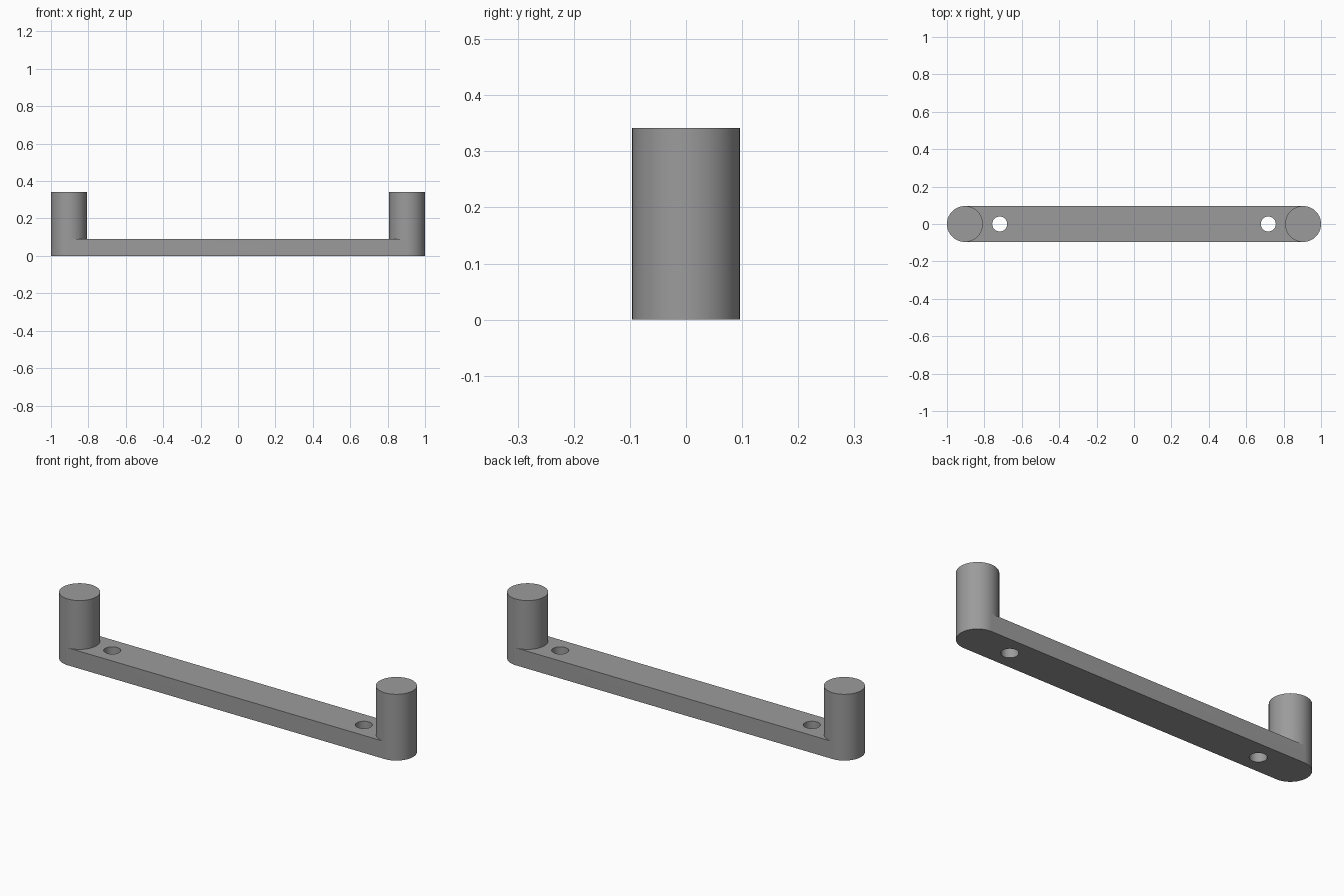
import bpy, bmesh, math

if "Cube" in bpy.data.objects:
    bpy.data.objects.remove(bpy.data.objects["Cube"])

R = 0.096            # post radius and half bar width
CX = 1 - R           # post centre
BAR_Z, TOP_Z = 0.09, 0.342
HOLE_X, HOLE_R = 0.718, 0.04
N = 32               # segments per half circle

grey = bpy.data.materials.new("mid grey")
grey.diffuse_color = (0.33, 0.33, 0.33, 1)
grey.use_nodes = True
grey.node_tree.nodes["Principled BSDF"].inputs["Base Color"].default_value = grey.diffuse_color


def arc(side, start, end):
    """Points along an arc around one post, angles in half turns."""
    return [(side * CX + R * math.cos(math.pi * (start + (end - start) * i / N)),
             R * math.sin(math.pi * (start + (end - start) * i / N)))
            for i in range(N + 1)]


bm = bmesh.new()


def face(points):
    bm.faces.new([bm.verts.new(p) for p in points])


def walls(points, z0, z1):
    for (ax, ay), (bx, by) in zip(points, points[1:] + points[:1]):
        face([(ax, ay, z0), (bx, by, z0), (bx, by, z1), (ax, ay, z1)])


# Bar: rounded ends, top deck curving in around the posts
outline = arc(1, -0.5, 0.5) + arc(-1, 0.5, 1.5)
walls(outline, 0, BAR_Z)
face([(x, y, 0) for x, y in reversed(outline)])
deck = arc(1, 1.5, 0.5) + arc(-1, 0.5, -0.5)
face([(x, y, BAR_Z) for x, y in deck])

# Posts rising flush from both ends
for side in (-1, 1):
    ring = (arc(side, -0.5, 0.5) + arc(side, 0.5, 1.5)[1:])[:-1]
    walls(ring, BAR_Z, TOP_Z)
    face([(x, y, TOP_Z) for x, y in ring])

bmesh.ops.remove_doubles(bm, verts=bm.verts, dist=1e-5)
bmesh.ops.recalc_face_normals(bm, faces=bm.faces)
mesh = bpy.data.meshes.new("handle")
bm.to_mesh(mesh)
bm.free()
mesh.materials.append(grey)
handle = bpy.data.objects.new("handle", mesh)
bpy.context.collection.objects.link(handle)

# Screw holes through the bar
for side in (-1, 1):
    bpy.ops.mesh.primitive_cylinder_add(vertices=48, radius=HOLE_R, depth=0.4,
                                        location=(side * HOLE_X, 0, 0.05))
    cutter = bpy.context.object
    cutter.name = "hole_cutter"
    cutter.hide_render = True
    cutter.data.materials.append(grey)
    bpy.context.view_layer.objects.active = handle
    mod = handle.modifiers.new("screw hole", 'BOOLEAN')
    mod.operation = 'DIFFERENCE'
    mod.solver = 'EXACT'
    mod.object = cutter
    bpy.ops.object.modifier_apply(modifier=mod.name)
    bpy.data.objects.remove(cutter)

# Smooth curves, crisp rims
bpy.ops.object.select_all(action='DESELECT')
handle.select_set(True)
bpy.context.view_layer.objects.active = handle
bpy.ops.object.shade_smooth_by_angle(angle=math.radians(30))
